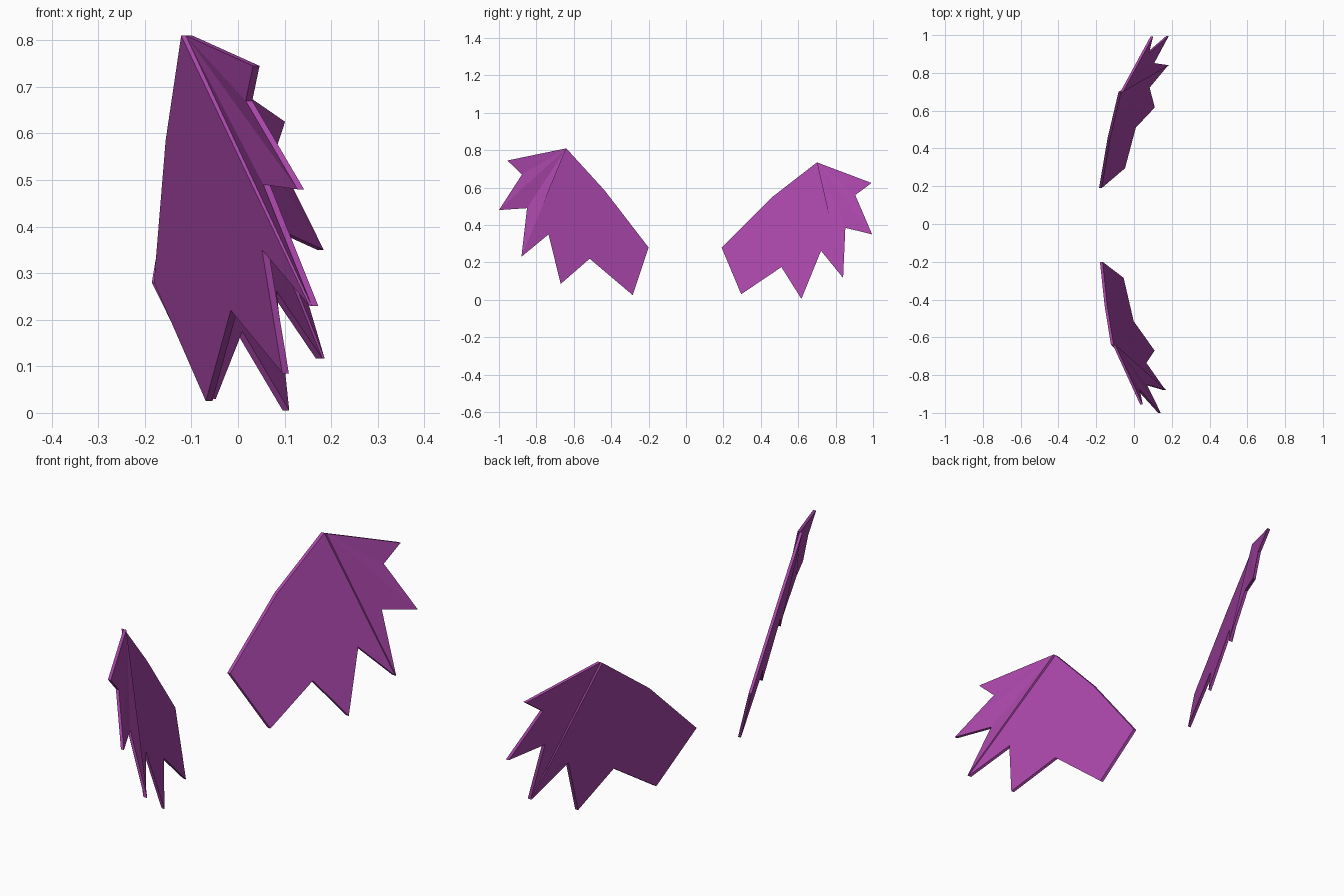
import bpy
import bmesh
from mathutils import Vector

cube = bpy.data.objects.get("Cube")
if cube:
    bpy.data.objects.remove(cube, do_unlink=True)

THICK = 0.014

purple = bpy.data.materials.new("purple")
purple.use_nodes = True
color = (0.40, 0.062, 0.40, 1)
purple.diffuse_color = color
purple.node_tree.nodes["Principled BSDF"].inputs["Base Color"].default_value = color


def plate(name, points, faces):
    """Thin sheet made from a surface, thickened along x."""
    bm = bmesh.new()
    verts = [bm.verts.new(Vector(p) - Vector((THICK / 2, 0, 0))) for p in points]
    for face in faces:
        bm.faces.new([verts[i] for i in face])
    result = bmesh.ops.extrude_face_region(bm, geom=bm.faces[:], use_keep_orig=True)
    moved = [g for g in result["geom"] if isinstance(g, bmesh.types.BMVert)]
    bmesh.ops.translate(bm, verts=moved, vec=(THICK, 0, 0))
    bmesh.ops.recalc_face_normals(bm, faces=bm.faces[:])
    mesh = bpy.data.meshes.new(name)
    bm.to_mesh(mesh)
    bm.free()
    mesh.materials.append(purple)
    obj = bpy.data.objects.new(name, mesh)
    bpy.context.collection.objects.link(obj)
    return obj


def wing(name, apex_x, slope_y, slope_z, panel, fan, fan_shift):
    """Flat inner panel plus a folded outer fan; outlines are (y, z), apex first."""
    ay, az = panel[0]

    def lift(p, shift=0):
        y, z = p
        return (apex_x + slope_y * (y - ay) + slope_z * (z - az) + shift, y, z)

    # inner panel, from the apex round its scalloped edge
    plate(name + "_inner_panel", [lift(p) for p in panel], [range(len(panel))])

    # outer fan, stepped back where it meets the inner panel
    rim = [lift(panel[0], 0.01), lift(panel[-1], 0.005)]
    rim += [lift(p, fan_shift) for p in fan]
    plate(name + "_outer_fan", rim, [(0, i, i + 1) for i in range(1, len(fan) + 1)])


# front wing
wing("front_wing", -0.115, -0.47, -0.28,
     [(-0.64, 0.81), (-0.435, 0.585), (-0.2, 0.28), (-0.285, 0.025),
      (-0.515, 0.22), (-0.67, 0.085), (-0.735, 0.35), (-0.88, 0.23)],
     [(-0.85, 0.49), (-1.0, 0.48), (-0.877, 0.67), (-0.955, 0.745)], -0.012)

# rear wing
wing("rear_wing", -0.075, 0.467, -0.297,
     [(0.70, 0.735), (0.455, 0.545), (0.19, 0.28), (0.295, 0.03),
      (0.51, 0.175), (0.617, 0.005), (0.722, 0.262), (0.84, 0.117)],
     [(0.852, 0.385), (0.995, 0.35), (0.905, 0.56), (0.992, 0.625)], 0)
